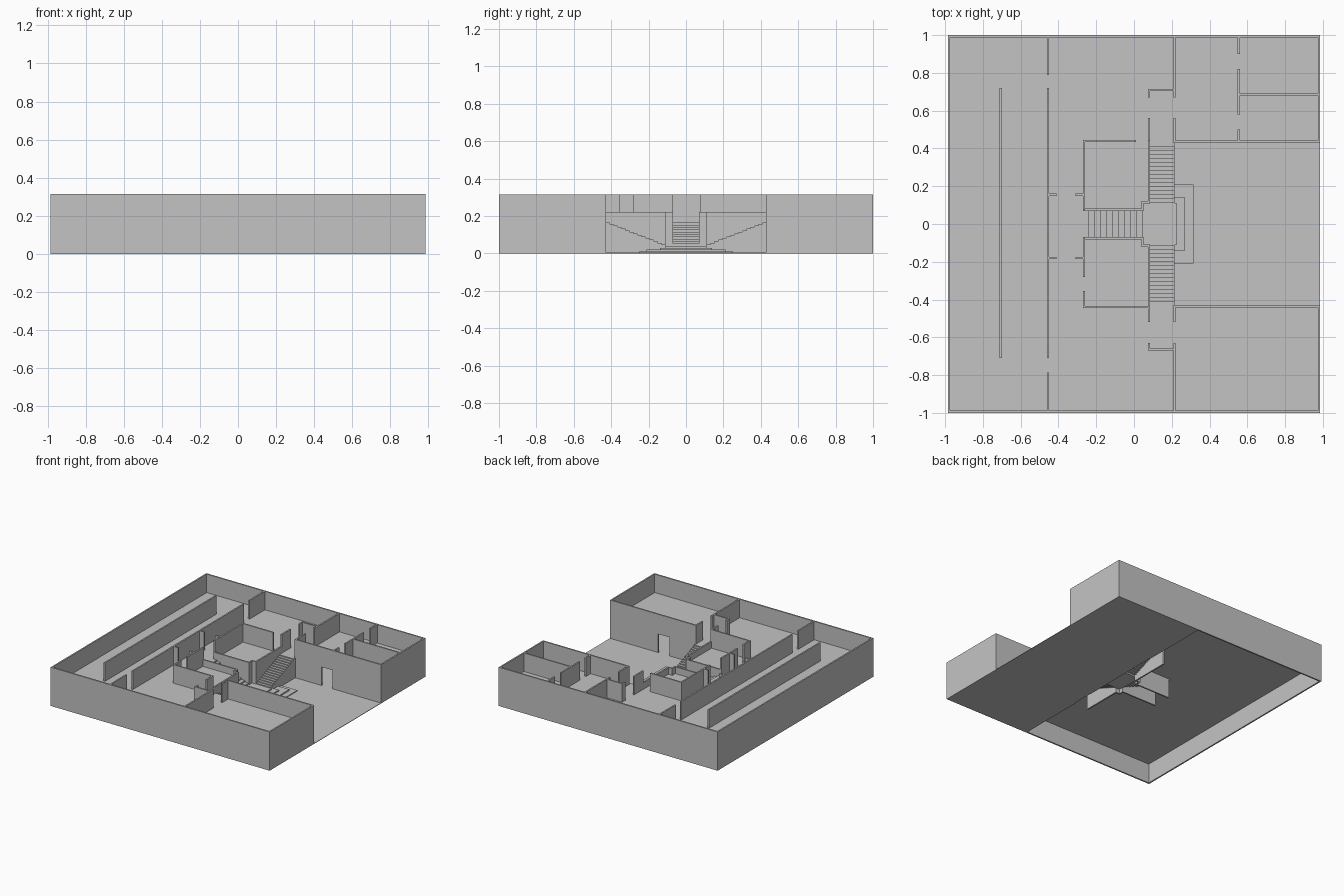
import bpy
import bmesh

if "Cube" in bpy.data.objects:
    bpy.data.objects.remove(bpy.data.objects["Cube"])

grey = bpy.data.materials.new("plain_grey")
grey.use_nodes = True
COLOUR = (0.55, 0.55, 0.55, 1)
grey.diffuse_color = COLOUR
grey.node_tree.nodes["Principled BSDF"].inputs["Base Color"].default_value = COLOUR

TOP, FLOOR, PARAPET, LANDING = 0.315, 0.165, 0.22, 0.04
X, Y, T = 0.985, 1.0, 0.012
SLAB = 0.004


def finish(name, bm):
    mesh = bpy.data.meshes.new(name)
    bm.to_mesh(mesh)
    bm.free()
    mesh.materials.append(grey)
    obj = bpy.data.objects.new(name, mesh)
    bpy.context.collection.objects.link(obj)
    return obj


def add_box(bm, x0, x1, y0, y1, z0, z1):
    verts = bmesh.ops.create_cube(bm, size=1)["verts"]
    for v in verts:
        v.co.x = x1 if v.co.x > 0 else x0
        v.co.y = y1 if v.co.y > 0 else y0
        v.co.z = z1 if v.co.z > 0 else z0


def boxes(name, items):
    bm = bmesh.new()
    for item in items:
        add_box(bm, *item)
    return finish(name, bm)


def along_y(x, y0, y1, z0=FLOOR, z1=TOP):
    return (x - T / 2, x + T / 2, min(y0, y1), max(y0, y1), z0, z1)


def along_x(y, x0, x1, z0=FLOOR, z1=TOP):
    return (x0, x1, y - T / 2, y + T / 2, z0, z1)


def flip(item):
    x0, x1, y0, y1, z0, z1 = item
    return (x0, x1, -y1, -y0, z0, z1)


def both(items):
    return items + [flip(i) for i in items]


# Outer shell, open at the courtyard
boxes("outer_walls", [
    (-X, X, -Y, -Y + T, 0, TOP),
    (-X, X, Y - T, Y, 0, TOP),
    (-X, -X + T, -Y, Y, 0, TOP),
] + both([(X - T, X, 0.43, Y, 0, TOP)]))

# Ground slab and raised floor around the stairwell
boxes("ground_slab", [(0.215, X, -Y, Y, 0, SLAB)])
boxes("raised_floor", [(-X, -0.27, -Y, Y, FLOOR - SLAB, FLOOR)] + both([
    (-0.27, 0.045, 0.07, Y, FLOOR - SLAB, FLOOR),
    (0.045, 0.08, 0.11, Y, FLOOR - SLAB, FLOOR),
    (0.08, X, 0.43, Y, FLOOR - SLAB, FLOOR),
]))

# Courtyard side walls, each with a doorway
boxes("courtyard_walls", both([
    along_x(0.435, 0.21, 0.45, 0, TOP),
    along_x(0.435, 0.55, X, 0, TOP),
    along_x(0.435, 0.45, 0.55, 0.155, TOP),
    along_y(0.215, 0.43, Y, 0, FLOOR),
]))

# Long gallery partitions
boxes("gallery_walls", [
    along_y(-0.705, -0.71, 0.72),
    along_y(-0.455, -0.71, 0.72),
    along_y(-0.455, 0.79, Y),
    along_y(-0.455, -Y, -0.785),
])

# Stubs flanking the passage behind the central rooms
boxes("passage_stubs", [
    along_x(y, a, b) for y in (0.155, -0.18)
    for a, b in ((-0.46, -0.41), (-0.31, -0.265))
])

# Central rooms
boxes("central_room_walls", [
    along_y(-0.265, 0.075, 0.445),
    along_x(0.44, -0.27, 0.01),
    along_y(-0.265, -0.28, -0.07),
    along_y(-0.265, -0.445, -0.355),
    along_x(-0.44, -0.27, 0.085),
    along_y(0.08, 0.44, 0.56),
    along_y(0.08, -0.52, -0.44),
])

# Low walls around the stairwell
boxes("stairwell_parapets", both([
    along_x(0.076, -0.27, 0.051, 0, PARAPET),
    along_y(0.045, 0.07, 0.121, 0, PARAPET),
    along_x(0.115, 0.045, 0.086, 0, PARAPET),
    along_y(0.08, 0.11, 0.44, 0, PARAPET),
]))

# Vestibules and the wing rooms
boxes("wing_walls", [
    along_y(0.215, 0.67, Y),
    along_y(0.215, 0.435, 0.56),
    along_y(0.215, -0.52, -0.435),
    along_y(0.215, -Y, -0.63),
    along_y(0.08, 0.67, 0.716),
    along_x(0.71, 0.075, 0.215),
    along_y(0.08, -0.67, -0.63),
    along_x(-0.665, 0.075, 0.215),
    along_y(0.555, 0.435, 0.5),
    along_y(0.555, 0.58, 0.82),
    along_y(0.555, 0.9, Y),
    along_x(0.685, 0.555, X),
])


# Stair flights as folded sheets with stepped side faces
def flight(name, count, start, end, place, width, sides):
    rise, run = (FLOOR - LANDING) / count, (end - start) / count
    path = [(start, LANDING)]
    for i in range(count):
        z = LANDING + rise * (i + 1)
        path += [(start + run * i, z), (start + run * (i + 1), z)]
    bm = bmesh.new()
    rows = [[bm.verts.new(place(w, d, z)) for w in width] for d, z in path]
    for a, b in zip(rows, rows[1:]):
        bm.faces.new((a[0], a[1], b[1], b[0]))
    for k in sides:
        low = [bm.verts.new(place(width[k], d, 0)) for d in (end, start)]
        bm.faces.new([r[k] for r in rows] + low)
    bmesh.ops.recalc_face_normals(bm, faces=bm.faces)
    return finish(name, bm)


flight("central_stairs", 10, 0.045, -0.27,
       lambda w, d, z: (d, w, z), (-0.07, 0.07), ())
for side, s in (("left", 1), ("right", -1)):
    flight(side + "_stairs", 15, 0.11, 0.43,
           lambda w, d, z: (w, s * d, z), (0.086, 0.215), (1,))

# Landing and the spreading entrance steps
boxes("landing", [(0.045, 0.215, -0.11, 0.11, LANDING - SLAB, LANDING)])
boxes("entrance_steps", [
    (0.212, 0.36 - 0.045 * i, -w, w, 0, LANDING * (i + 1) / 4)
    for i, w in enumerate((0.25, 0.21, 0.14, 0.11))
])
